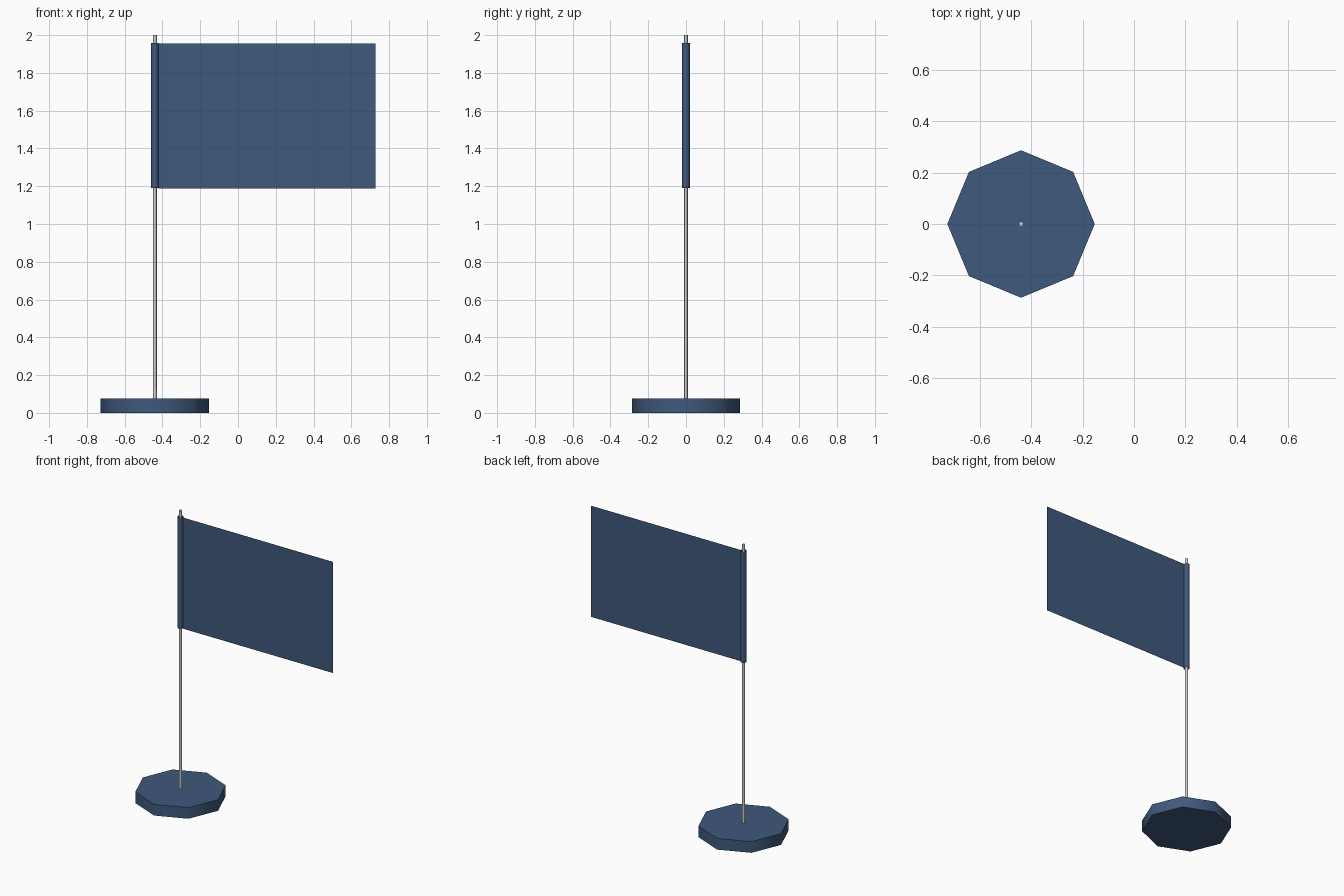
import bpy, bmesh, math

if "Cube" in bpy.data.objects:
    bpy.data.objects.remove(bpy.data.objects["Cube"])

POLE_X = -0.44

blue = bpy.data.materials.new("blue")
blue.diffuse_color = (0.05, 0.1, 0.2, 1)
blue.use_nodes = True
blue.node_tree.nodes["Principled BSDF"].inputs["Base Color"].default_value = blue.diffuse_color


def prism(name, radius, z0, z1, sides, caps=True, mat=None):
    """Upright smooth-sided cylinder around the pole axis."""
    bpy.ops.mesh.primitive_cylinder_add(
        vertices=sides, radius=radius, depth=z1 - z0,
        end_fill_type='NGON' if caps else 'NOTHING',
        location=(POLE_X, 0, (z0 + z1) / 2))
    ob = bpy.context.object
    ob.name = name
    bpy.ops.object.shade_smooth_by_angle(angle=math.radians(50))
    if mat:
        ob.data.materials.append(mat)
    return ob


# Octagonal foot, pole, and the open sleeve the cloth hangs from
prism("base", 0.287, 0, 0.077, 8, mat=blue)
prism("pole", 0.01, 0.02, 2.0, 8)
prism("flag_sleeve", 0.02, 1.19, 1.957, 8, caps=False, mat=blue)

# Flat cloth: a single sheet
bm = bmesh.new()
x0, x1, z0, z1 = POLE_X + 0.02, 0.727, 1.187, 1.955
bm.faces.new([bm.verts.new(p) for p in
              ((x0, 0, z0), (x1, 0, z0), (x1, 0, z1), (x0, 0, z1))])
mesh = bpy.data.meshes.new("flag_cloth")
bm.to_mesh(mesh)
bm.free()
mesh.materials.append(blue)
bpy.context.collection.objects.link(bpy.data.objects.new("flag_cloth", mesh))
